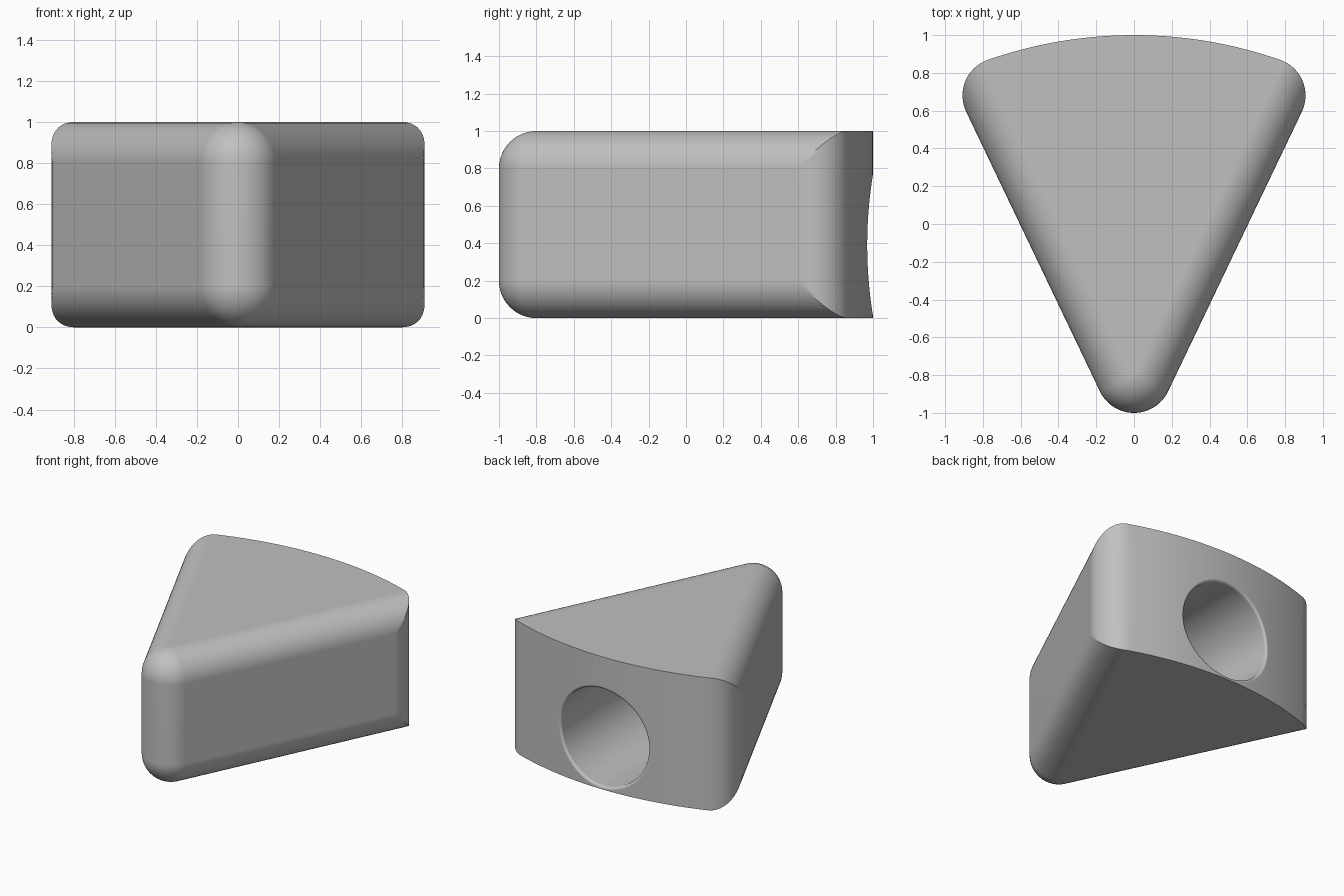
import bpy
import bmesh
from math import sin, cos, pi, atan2, hypot, radians, sqrt

default = bpy.data.objects.get("Cube")
if default:
    bpy.data.objects.remove(default, do_unlink=True)

RADIUS = 0.2                       # rounding of tip, sides and back corners
TIP_Y = -0.8                       # centre of the tip rounding
CORNER_X, CORNER_Y = 0.708, 0.68   # centre of the back corner rounding
BACK_R = (CORNER_X**2 + (1 - CORNER_Y)**2 - RADIUS**2) / (2 * (1 - CORNER_Y - RADIUS))
BACK_Y = 1 - BACK_R                # centre of the curved back
SIDE = atan2(-CORNER_X, CORNER_Y - TIP_Y)   # direction the side wall faces
BACK = atan2(CORNER_Y - BACK_Y, CORNER_X)   # direction where corner meets back


def arc(cx, cy, r, start, end, steps):
    angles = [start + (end - start) * i / steps for i in range(steps + 1)]
    return [(cx + r * cos(a), cy + r * sin(a)) for a in angles]


def loft(name, loops):
    """Closed solid through loops with equal point counts."""
    bm = bmesh.new()
    rings = [[bm.verts.new(p) for p in loop] for loop in loops]
    for a, b in zip(rings, rings[1:]):
        for i in range(len(a)):
            j = (i + 1) % len(a)
            bm.faces.new((a[i], a[j], b[j], b[i]))
    bm.faces.new(rings[0])
    bm.faces.new(rings[-1])
    bmesh.ops.remove_doubles(bm, verts=bm.verts, dist=0.00001)
    bmesh.ops.recalc_face_normals(bm, faces=bm.faces)
    mesh = bpy.data.meshes.new(name)
    bm.to_mesh(mesh)
    bm.free()
    obj = bpy.data.objects.new(name, mesh)
    bpy.context.collection.objects.link(obj)
    return obj


def outline(tilt, z):
    """Plan of the wedge where the side rounding has turned by tilt."""
    half = arc(0, TIP_Y, RADIUS * cos(tilt), -pi / 2, SIDE, 12)
    half += arc(CORNER_X, CORNER_Y, RADIUS, SIDE + abs(tilt), BACK, 14)
    half += arc(0, BACK_Y, BACK_R, BACK, pi / 2, 24)[1:]
    mirrored = [(-x, y) for x, y in reversed(half[1:-1])]
    return [(x, y, z) for x, y in half + mirrored]


# Wedge body: rounded along the sides and tip, sharp along the back
STEPS = 12
tilts = [pi / 2 * i / STEPS for i in range(STEPS + 1)]
levels = [outline(-t, RADIUS - RADIUS * sin(t)) for t in reversed(tilts)]
levels += [outline(t, 1 - RADIUS + RADIUS * sin(t)) for t in tilts]
body = loft("wedge_body", levels)

# Round blind hole in the back, with a softly rounded rim
HOLE_Z, HOLE_R, RIM = 0.39, 0.365, 0.02


def hole_ring(r, depth=None, y=None):
    ring = []
    for i in range(72):
        a = 2 * pi * (i + 0.5) / 72
        x = r * cos(a)
        surface = BACK_Y + sqrt(BACK_R**2 - x * x)
        ring.append((x, surface - depth if y is None else y, HOLE_Z + r * sin(a)))
    return ring


rings = [hole_ring(HOLE_R, y=0.0)]
for deg in (0, 20, 40, 60, 75):
    a = radians(deg)
    rings.append(hole_ring(HOLE_R + RIM * (1 - cos(a)), RIM * (1 - sin(a))))
rings.append(hole_ring(HOLE_R + RIM, -0.002))
rings.append(hole_ring(HOLE_R + RIM, y=1.2))
cutter = loft("hole_cutter", rings)
cutter.hide_render = True

bpy.context.view_layer.objects.active = body
body.select_set(True)
cut = body.modifiers.new("hole", 'BOOLEAN')
cut.operation = 'DIFFERENCE'
cut.solver = 'EXACT'
cut.object = cutter
bpy.ops.object.modifier_apply(modifier=cut.name)
bpy.data.objects.remove(cutter, do_unlink=True)

# One plain grey for the whole body
grey = bpy.data.materials.new("plain_grey")
grey.use_nodes = True
colour = (0.53, 0.53, 0.53, 1)
grey.diffuse_color = colour
grey.node_tree.nodes["Principled BSDF"].inputs["Base Color"].default_value = colour
body.data.materials.clear()
body.data.materials.append(grey)

bpy.ops.object.shade_smooth_by_angle(angle=radians(30))
weighted = body.modifiers.new("flat_face_normals", 'WEIGHTED_NORMAL')
weighted.keep_sharp = True
